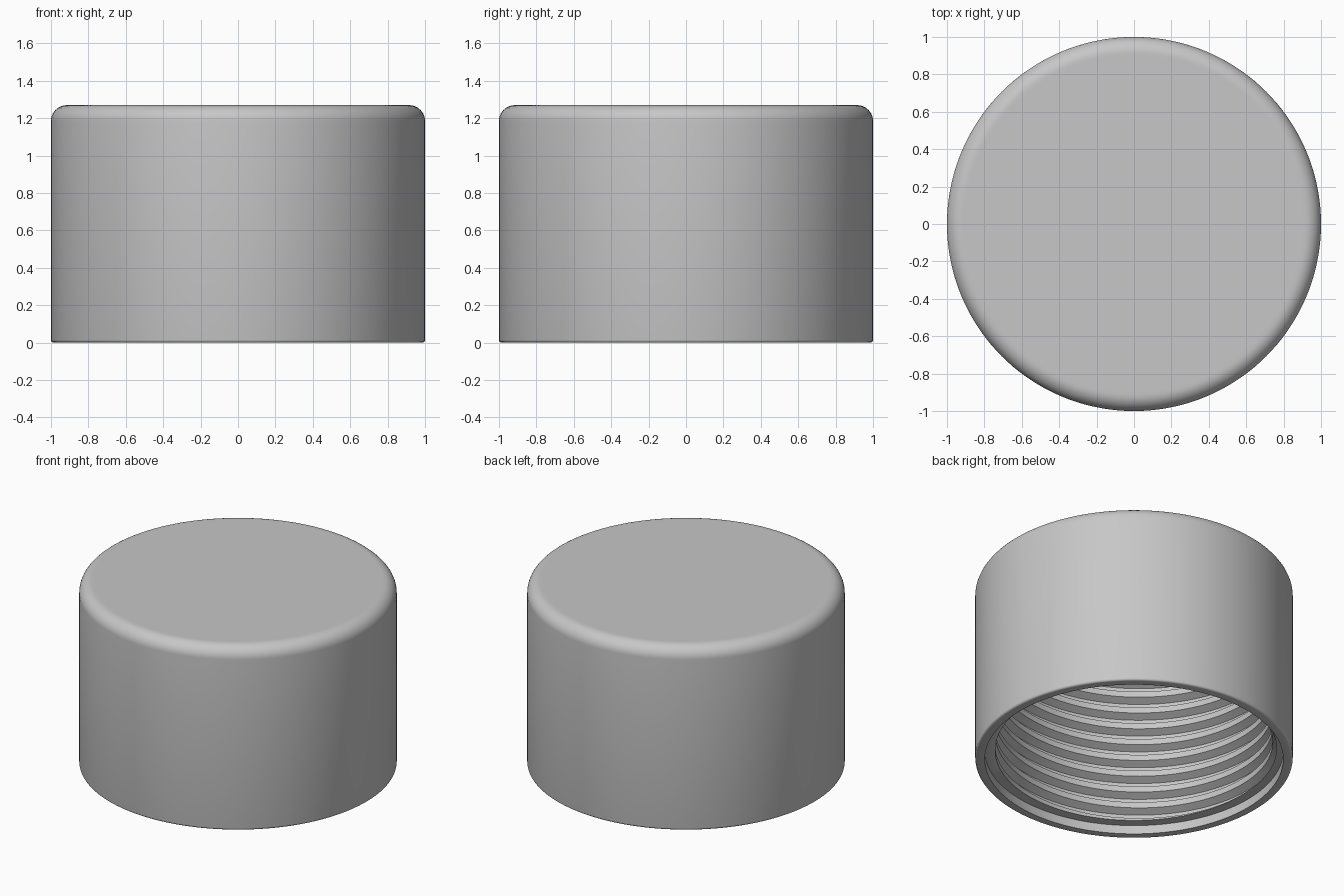
import bpy, bmesh, math

if "Cube" in bpy.data.objects:
    bpy.data.objects.remove(bpy.data.objects["Cube"], do_unlink=True)

SEGMENTS = 144
HEIGHT, CEILING, LEDGE = 1.27, 1.12, 0.06
BORE, GROOVE, MOUTH = 0.874, 0.922, 0.94
PITCH, START = 0.115, 0.003
# thread cross-section over one pitch: (fraction of pitch, radius)
THREAD = [(0, BORE), (0.22, GROOVE), (0.43, GROOVE), (0.65, BORE), (1, BORE)]


def arc(r, z, radius, a0, a1, steps):
    """Points of a fillet centred on (r, z)."""
    angles = [math.radians(a0 + (a1 - a0) * i / steps) for i in range(steps + 1)]
    return [(r + radius * math.cos(a), z + radius * math.sin(a)) for a in angles]


def thread_radius(z, turn):
    u = ((z - START) / PITCH - turn) % 1.0
    for (u0, r0), (u1, r1) in zip(THREAD, THREAD[1:]):
        if u <= u1:
            return r0 + (r1 - r0) * (u - u0) / (u1 - u0)
    return BORE


# outer shell profile, from the top centre down to the counterbore ledge
shell = [(0, HEIGHT), (0.9, HEIGHT)]
shell += arc(0.915, HEIGHT - 0.085, 0.085, 90, 0, 10)
shell += arc(0.985, 0.015, 0.015, 0, -90, 4)
shell += [(MOUTH, 0), (MOUTH, LEDGE)]


def column(turn):
    """Full profile at one angle; the thread rows climb with the angle."""
    points = list(shell)
    for k in range(-2, math.ceil(CEILING / PITCH) + 2):
        for u, _ in THREAD[:-1]:
            z = START + PITCH * (k + u + turn)
            z = min(max(z, LEDGE), CEILING)
            points.append((thread_radius(z, turn), z))
    points.append((0, CEILING))
    return points


# cap: sweep the profile round the axis
bm = bmesh.new()
columns = []
for i in range(SEGMENTS + 1):
    a = math.tau * i / SEGMENTS
    columns.append([bm.verts.new((r * math.cos(a), r * math.sin(a), z))
                    for r, z in column(i / SEGMENTS)])
for left, right in zip(columns, columns[1:]):
    for j in range(len(left) - 1):
        bm.faces.new((left[j], left[j + 1], right[j + 1], right[j]))
bmesh.ops.remove_doubles(bm, verts=bm.verts, dist=0.00002)
bmesh.ops.recalc_face_normals(bm, faces=bm.faces)

mesh = bpy.data.meshes.new("threaded_cap")
bm.to_mesh(mesh)
bm.free()
cap = bpy.data.objects.new("threaded_cap", mesh)
bpy.context.collection.objects.link(cap)

# single grey colour
grey = bpy.data.materials.new("light_grey")
grey.use_nodes = True
colour = (0.57, 0.57, 0.57, 1)
grey.diffuse_color = colour
grey.node_tree.nodes["Principled BSDF"].inputs["Base Color"].default_value = colour
mesh.materials.append(grey)

bpy.ops.object.select_all(action="DESELECT")
cap.select_set(True)
bpy.context.view_layer.objects.active = cap
bpy.ops.object.shade_smooth_by_angle(angle=math.radians(30))
